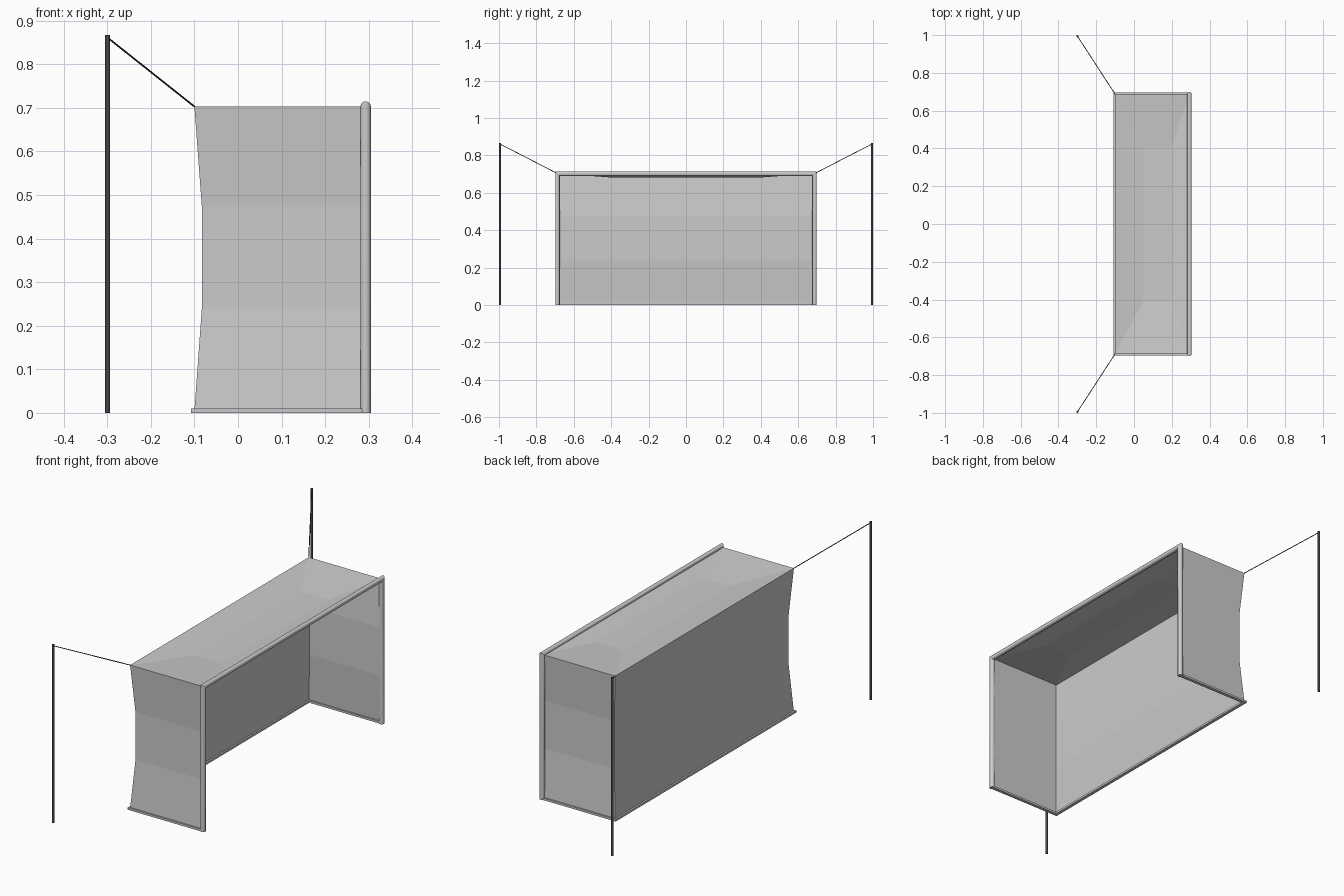
import bpy, math
from mathutils import Vector

if "Cube" in bpy.data.objects:
    bpy.data.objects.remove(bpy.data.objects["Cube"])

dark = bpy.data.materials.new("dark_metal")
dark.diffuse_color = (0.06, 0.06, 0.06, 1)
dark.use_nodes = True
dark.node_tree.nodes["Principled BSDF"].inputs["Base Color"].default_value = dark.diffuse_color


def mesh_object(name, verts, faces, smooth=False, mat=None):
    me = bpy.data.meshes.new(name)
    me.from_pydata([tuple(v) for v in verts], [], faces)
    ob = bpy.data.objects.new(name, me)
    bpy.context.collection.objects.link(ob)
    if mat:
        me.materials.append(mat)
    if smooth:
        bpy.ops.object.select_all(action='DESELECT')
        ob.select_set(True)
        bpy.context.view_layer.objects.active = ob
        bpy.ops.object.shade_smooth_by_angle(angle=math.radians(40))
    return ob


def tube(name, path, profile, up, smooth=True, mat=None):
    """Sweep a closed profile along a path with mitred corners."""
    p = [Vector(q) for q in path]
    dirs = [(b - a).normalized() for a, b in zip(p, p[1:])]
    up = Vector(up)
    side = dirs[0].cross(up).normalized()
    up = side.cross(dirs[0]).normalized()
    ring = [p[0] + side * a + up * b for a, b in profile]
    verts, n = list(ring), len(profile)
    for i, d in enumerate(dirs):
        end = p[i + 1]
        plane = d if i == len(dirs) - 1 else (d + dirs[i + 1]).normalized()
        ring = [v + d * ((end - v).dot(plane) / d.dot(plane)) for v in ring]
        verts += ring
    faces = [(r * n + k, r * n + (k + 1) % n, (r + 1) * n + (k + 1) % n, (r + 1) * n + k)
             for r in range(len(dirs)) for k in range(n)]
    last = len(dirs) * n
    faces += [tuple(reversed(range(n))), tuple(range(last, last + n))]
    return mesh_object(name, verts, faces, smooth, mat)


def circle(r, n):
    return [(r * math.cos(math.tau * k / n), r * math.sin(math.tau * k / n)) for k in range(n)]


Y, TOP, BACK, FRONT = 0.687, 0.703, -0.1, 0.293

# Goal mouth: two posts and crossbar
tube("goal_frame", [(FRONT, -Y, 0), (FRONT, -Y, TOP), (FRONT, Y, TOP), (FRONT, Y, 0)],
     circle(0.012, 16), (1, 0, 0))

# Flat ground rail round sides and back
tube("ground_rail", [(FRONT, -Y, 0.005), (BACK, -Y, 0.005), (BACK, Y, 0.005), (FRONT, Y, 0.005)],
     [(-0.008, -0.005), (0.008, -0.005), (0.008, 0.005), (-0.008, 0.005)], (0, 0, 1), False)

# Side and back netting, drawn inwards at mid height
verts = []
for z, s in ((0.005, 0), (0.24, 0.017), (0.473, 0.017), (TOP, 0)):
    verts += [(FRONT, -Y + s, z), (BACK + s, -Y + s, z), (BACK + s, Y - s, z), (FRONT, Y - s, z)]
faces = [(r * 4 + k, r * 4 + k + 4, r * 4 + k + 5, r * 4 + k + 1) for r in range(3) for k in range(3)]
mesh_object("side_and_back_net", verts, faces)

# Roof netting with a sagging centre panel
outer = [(BACK, -Y, TOP), (FRONT, -Y, TOP), (FRONT, Y, TOP), (BACK, Y, TOP)]
inner = [(x, y, 0.683) for x, y in ((0.05, -0.41), (0.2, -0.41), (0.2, 0.41), (0.05, 0.41))]
mesh_object("roof_net", outer + inner,
            [(k, (k + 1) % 4, (k + 1) % 4 + 4, k + 4) for k in range(4)] + [(4, 5, 6, 7)])

# Rear poles and tension ropes
for s, label in ((-1, "left"), (1, "right")):
    px, py = -0.299, s * 0.994
    tube(label + "_net_pole", [(px, py, 0), (px, py, 0.867)], circle(0.006, 10), (1, 0, 0), mat=dark)
    tube(label + "_rope", [(px, py, 0.861), (BACK, s * Y, TOP)], circle(0.002, 6), (0, 0, 1), mat=dark)
